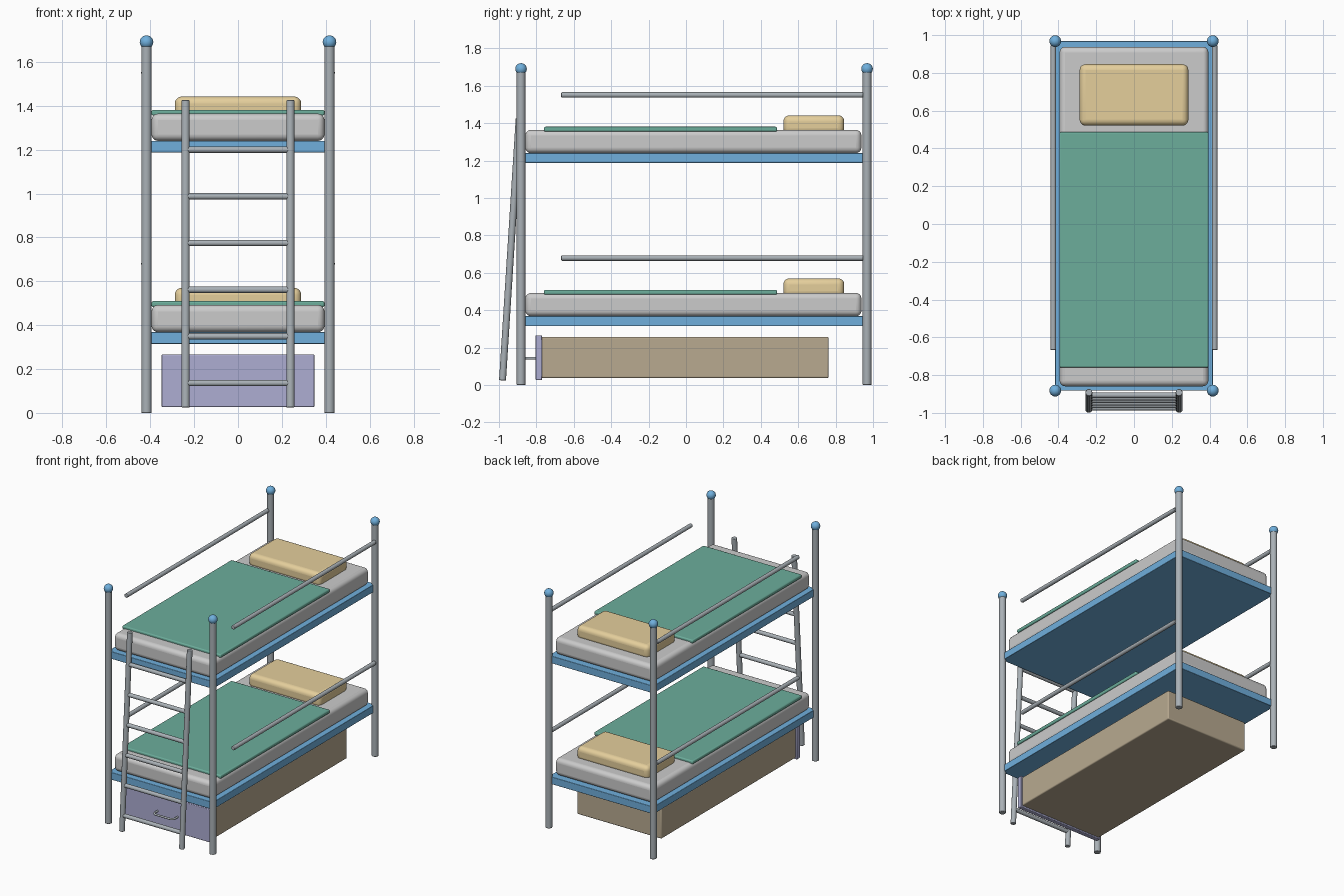
import bpy, math
from mathutils import Vector

if "Cube" in bpy.data.objects:
    bpy.data.objects.remove(bpy.data.objects["Cube"])


def material(name, rgb):
    m = bpy.data.materials.new(name)
    m.diffuse_color = (*rgb, 1)
    m.use_nodes = True
    m.node_tree.nodes["Principled BSDF"].inputs["Base Color"].default_value = m.diffuse_color
    return m


BLUE = material("blue_paint", (0.16, 0.43, 0.72))
WHITE = material("mattress_white", (0.80, 0.80, 0.80))
GREEN = material("blanket_green", (0.15, 0.42, 0.33))
SAND = material("pillow_sand", (0.78, 0.62, 0.33))
WOOD = material("drawer_wood", (0.48, 0.40, 0.28))
LILAC = material("drawer_lilac", (0.42, 0.42, 0.65))
STEEL = material("steel", (0.40, 0.44, 0.47))


def finish(ob, name, mat):
    ob.name = name
    ob.data.materials.append(mat)
    bpy.ops.object.shade_smooth_by_angle(angle=math.radians(35))
    return ob


def box(name, x, y, z, mat, bevel=0.0, segments=4):
    """Box from (min, max) ranges with rounded edges."""
    r = (x, y, z)
    bpy.ops.mesh.primitive_cube_add(size=1, location=[(a + b) / 2 for a, b in r])
    ob = bpy.context.object
    ob.scale = [b - a for a, b in r]
    bpy.ops.object.transform_apply(location=False, rotation=False, scale=True)
    if bevel:
        mod = ob.modifiers.new("rounding", 'BEVEL')
        mod.width, mod.segments = bevel, segments
    return finish(ob, name, mat)


def tube(name, p, q, radius, mat=STEEL):
    """Round bar between two points with slightly eased ends."""
    p, q = Vector(p), Vector(q)
    bpy.ops.mesh.primitive_cylinder_add(vertices=24, radius=radius,
                                        depth=(q - p).length, location=(p + q) / 2)
    ob = bpy.context.object
    ob.rotation_euler = (q - p).to_track_quat('Z', 'Y').to_euler()
    mod = ob.modifiers.new("eased_ends", 'BEVEL')
    mod.width, mod.segments, mod.limit_method = 0.003, 2, 'ANGLE'
    return finish(ob, name, mat)


PX, FRONT, BACK = 0.417, -0.882, 0.968

# corner posts with ball finials
for sx, side in ((-1, "left"), (1, "right")):
    for y, end in ((FRONT, "front"), (BACK, "back")):
        tube(f"{end}_{side}_post", (sx * PX, y, 0), (sx * PX, y, 1.69), 0.0235)
        bpy.ops.mesh.primitive_uv_sphere_add(segments=24, ring_count=12, radius=0.031,
                                             location=(sx * PX, y, 1.69))
        finish(bpy.context.object, f"{end}_{side}_finial", BLUE)

# two bunks: base, mattress, blanket, pillow and side rails
for name, z in (("lower", 0.315), ("upper", 1.187)):
    box(f"{name}_bed_frame", (-PX, PX), (FRONT, BACK), (z, z + 0.053), BLUE, 0.003, 2)
    box(f"{name}_mattress", (-0.394, 0.394), (-0.859, 0.938), (z + 0.053, z + 0.177), WHITE, 0.03, 5)
    box(f"{name}_blanket", (-0.394, 0.394), (-0.76, 0.487), (z + 0.168, z + 0.194), GREEN, 0.008, 3)
    box(f"{name}_pillow", (-0.288, 0.288), (0.521, 0.846), (z + 0.155, z + 0.255), SAND, 0.032, 5)
    for sx, side in ((-1, "left"), (1, "right")):
        tube(f"{name}_{side}_guard_rail", (sx * 0.427, -0.667, z + 0.364),
             (sx * 0.427, 0.947, z + 0.364), 0.0145)

# leaning ladder
low, high = Vector((0, -0.981, 0.025)), Vector((0, -0.892, 1.425))
for sx, side in ((-1, "left"), (1, "right")):
    dx = Vector((sx * 0.239, 0, 0))
    tube(f"ladder_{side}_stile", low + dx, high + dx, 0.0185)
for i in range(6):
    z = 0.136 + i * 0.2128
    y = low.y + (high.y - low.y) * (z - low.z) / (high.z - low.z)
    tube(f"ladder_rung_{i + 1}", (-0.235, y, z), (0.235, y, z), 0.0145)

# under-bed drawer
box("drawer_body", (-0.338, 0.338), (-0.775, 0.762), (0.037, 0.258), WOOD, 0.008, 3)
box("drawer_front", (-0.348, 0.348), (-0.804, -0.769), (0.027, 0.266), LILAC, 0.004, 2)

# drawer pull: bent wire
curve = bpy.data.curves.new("drawer_handle", 'CURVE')
curve.dimensions, curve.bevel_depth, curve.bevel_resolution = '3D', 0.007, 3
curve.use_fill_caps = True
half, out, r = 0.08, -0.856, 0.025
pts = [(-half, -0.80)]
pts += [(-half + r - r * math.cos(a), out + r - r * math.sin(a))
        for a in (i * math.pi / 12 for i in range(7))]
pts += [(-x, y) for x, y in reversed(pts)]
spline = curve.splines.new('POLY')
spline.points.add(len(pts) - 1)
for sp, (x, y) in zip(spline.points, pts):
    sp.co = (x, y, 0.143, 1)
curve.materials.append(STEEL)
handle = bpy.data.objects.new("drawer_handle", curve)
bpy.context.collection.objects.link(handle)
